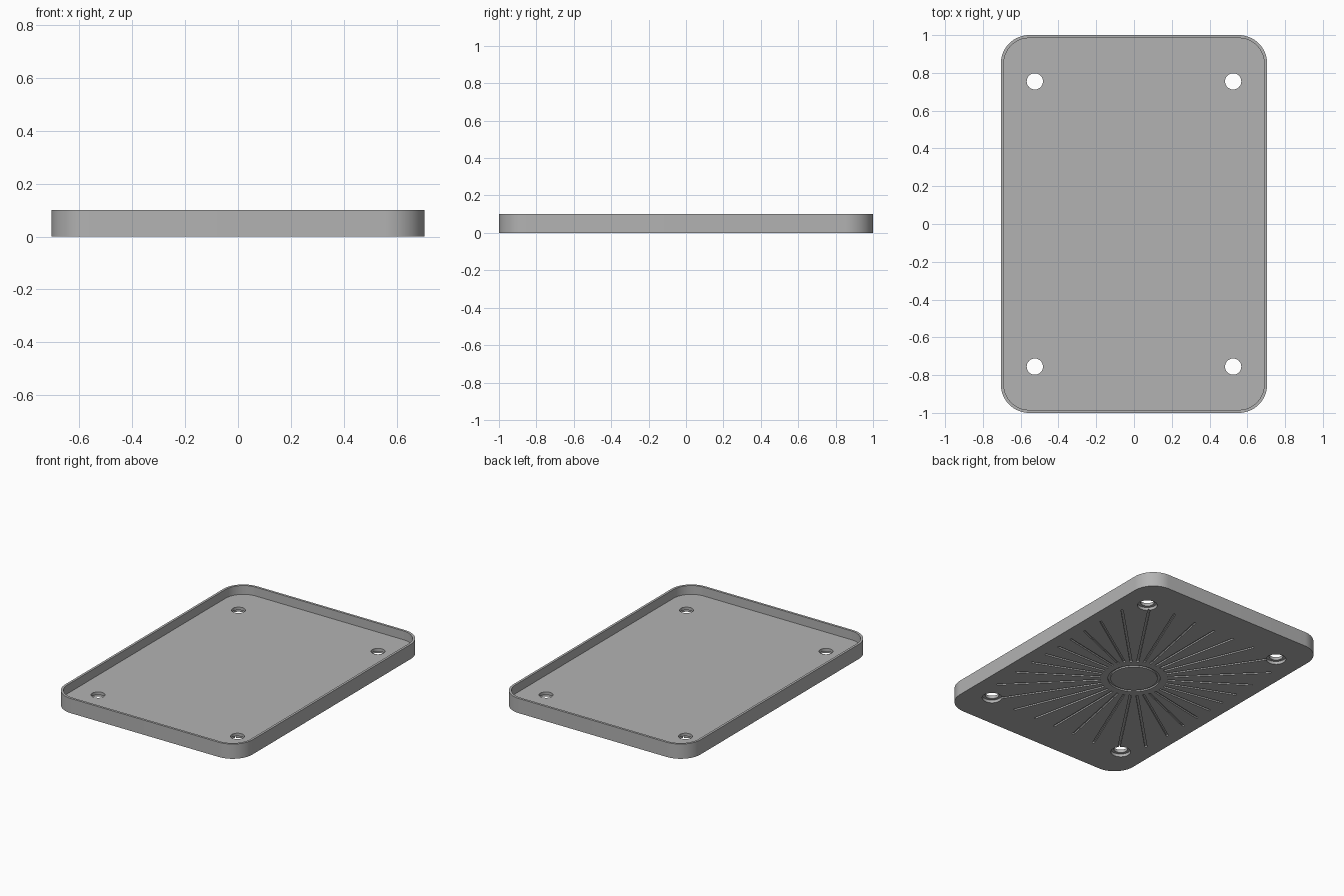
import bpy, bmesh
from math import sin, cos, pi, radians
from mathutils import Matrix, Vector

HALF_X, HALF_Y, HEIGHT = 0.705, 1.0, 0.1
CORNER, WALL, FLOOR = 0.15, 0.016, 0.04
HOLE_X, HOLE_Y = 0.525, 0.755
RAYS, GROOVE, DEPTH = 32, 0.014, 0.01

cube = bpy.data.objects.get("Cube")
if cube:
    bpy.data.objects.remove(cube)

grey = bpy.data.materials.new("plain grey")
grey.use_nodes = True
colour = (0.45, 0.45, 0.45, 1)
grey.diffuse_color = colour
grey.node_tree.nodes["Principled BSDF"].inputs["Base Color"].default_value = colour


def make_object(name, bm):
    bmesh.ops.recalc_face_normals(bm, faces=bm.faces)
    mesh = bpy.data.meshes.new(name)
    bm.to_mesh(mesh)
    bm.free()
    mesh.materials.append(grey)
    obj = bpy.data.objects.new(name, mesh)
    bpy.context.collection.objects.link(obj)
    return obj


def prism(bm, outline, z0, z1):
    """Extrude a flat outline between two heights."""
    face = bm.faces.new([bm.verts.new((x, y, z0)) for x, y in outline])
    top = bmesh.ops.extrude_face_region(bm, geom=[face])["geom"]
    moved = [v for v in top if isinstance(v, bmesh.types.BMVert)]
    bmesh.ops.translate(bm, verts=moved, vec=(0, 0, z1 - z0))


def rounded_rect(hx, hy, r, steps=16):
    pts = []
    for i, (sx, sy) in enumerate([(1, 1), (-1, 1), (-1, -1), (1, -1)]):
        for k in range(steps + 1):
            a = (i + k / steps) * pi / 2
            pts.append((sx * (hx - r) + r * cos(a), sy * (hy - r) + r * sin(a)))
    return pts


def circle(r, cx=0, cy=0, steps=48):
    return [(cx + r * cos(2 * pi * k / steps), cy + r * sin(2 * pi * k / steps))
            for k in range(steps)]


def cut(target, bm):
    cutter = make_object("cutter", bm)
    cutter.hide_render = True
    mod = target.modifiers.new("cut", "BOOLEAN")
    mod.operation, mod.solver, mod.object = "DIFFERENCE", "EXACT", cutter
    bpy.context.view_layer.objects.active = target
    bpy.ops.object.modifier_apply(modifier=mod.name)
    bpy.data.objects.remove(cutter)


# Outer block
bm = bmesh.new()
prism(bm, rounded_rect(HALF_X, HALF_Y, CORNER), 0, HEIGHT)
tray = make_object("tray", bm)

# Shallow recess inside the rim
bm = bmesh.new()
prism(bm, rounded_rect(HALF_X - WALL, HALF_Y - WALL, CORNER - WALL), FLOOR, HEIGHT + 0.1)
cut(tray, bm)

# Radial grooves on the underside, ending at an inset rectangle
bm = bmesh.new()
for i in range(RAYS):
    a = 2 * pi * i / RAYS
    d = Vector((cos(a), sin(a)))
    n = Vector((-d.y, d.x)) * GROOVE / 2
    end = min(0.62 / max(abs(d.x), 1e-6), 0.78 / max(abs(d.y), 1e-6), 0.86)
    p, q = d * 0.21, d * end
    prism(bm, [p - n, q - n, q + n, p + n], -0.05, DEPTH)
cut(tray, bm)

# Ring groove around the centre
bm = bmesh.new()
outer, inner = circle(0.163, steps=64), circle(0.147, steps=64)
loops = [[bm.verts.new((x, y, z)) for x, y in ring]
         for ring, z in [(outer, -0.05), (outer, DEPTH), (inner, DEPTH), (inner, -0.05)]]
for a, b in zip(loops, loops[1:] + loops[:1]):
    for k in range(64):
        j = (k + 1) % 64
        bm.faces.new((a[k], a[j], b[j], b[k]))
cut(tray, bm)

# Corner holes, wider on the underside
for r, z0, z1 in [(0.043, -0.05, 0.08), (0.062, -0.05, 0.02)]:
    bm = bmesh.new()
    for sx in (-1, 1):
        for sy in (-1, 1):
            prism(bm, circle(r, sx * HOLE_X, sy * HOLE_Y), z0, z1)
    cut(tray, bm)

# Smooth the rounded walls, keep the edges crisp
bpy.ops.object.select_all(action="DESELECT")
tray.select_set(True)
bpy.context.view_layer.objects.active = tray
bpy.ops.object.shade_smooth_by_angle(angle=radians(30))
